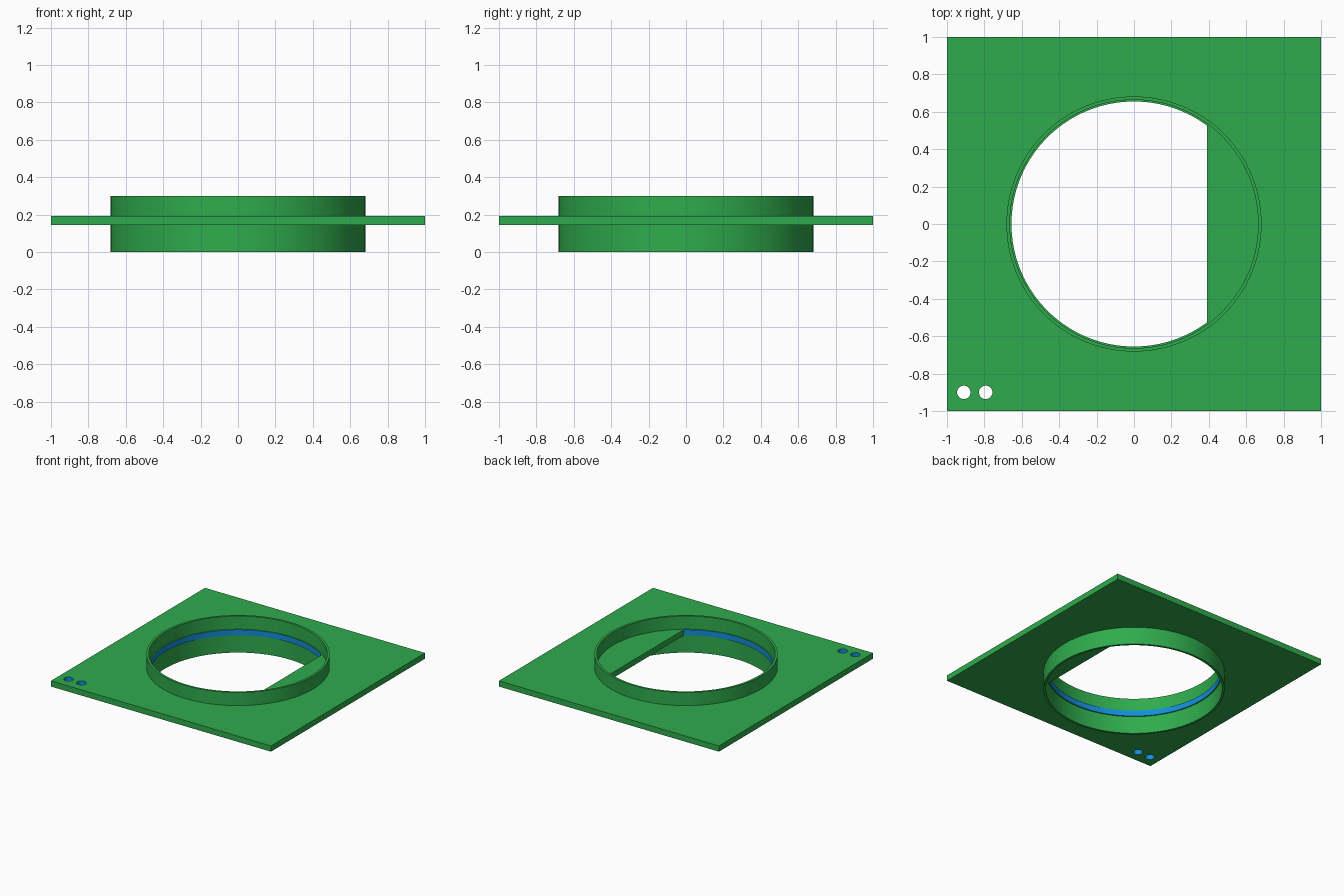
import bpy, bmesh, math

if "Cube" in bpy.data.objects:
    bpy.data.objects.remove(bpy.data.objects["Cube"])

PLATE_LOW, PLATE_TOP, HEIGHT = 0.145, 0.192, 0.30
HOLE_R, RING_IN, RING_OUT = 0.655, 0.664, 0.682
CHORD_X = 0.39
SMALL_HOLES = [(-0.91, -0.90), (-0.793, -0.90)]
SMALL_R = 0.036
SEGMENTS = 128


def material(name, colour):
    mat = bpy.data.materials.new(name)
    mat.diffuse_color = (*colour, 1.0)
    mat.use_nodes = True
    mat.node_tree.nodes["Principled BSDF"].inputs["Base Color"].default_value = mat.diffuse_color
    return mat


green = material("green", (0.028, 0.41, 0.073))
blue = material("blue", (0.006, 0.27, 0.70))


def finish(bm, name, mats):
    mesh = bpy.data.meshes.new(name)
    bm.to_mesh(mesh)
    bm.free()
    for mat in mats:
        mesh.materials.append(mat)
    obj = bpy.data.objects.new(name, mesh)
    bpy.context.collection.objects.link(obj)
    bpy.ops.object.select_all(action='DESELECT')
    obj.select_set(True)
    bpy.context.view_layer.objects.active = obj
    bpy.ops.object.shade_smooth_by_angle(angle=math.radians(30))
    return obj


def arc(cx, cy, r, start, end, count):
    return [(cx + r * math.cos(start + (end - start) * i / count),
             cy + r * math.sin(start + (end - start) * i / count))
            for i in range(count + 1)]


# Square plate with a flat-sided round opening and two small holes
bm = bmesh.new()
corner = math.acos(CHORD_X / HOLE_R)
outlines = [[(-1, -1), (1, -1), (1, 1), (-1, 1)],
            arc(0, 0, HOLE_R, corner, math.tau - corner, SEGMENTS)]
outlines += [arc(x, y, SMALL_R, 0, math.tau, 32)[:-1] for x, y in SMALL_HOLES]
edges = []
for outline in outlines:
    verts = [bm.verts.new((x, y, PLATE_LOW)) for x, y in outline]
    edges += [bm.edges.new((verts[i - 1], verts[i])) for i in range(len(verts))]
bmesh.ops.triangle_fill(bm, use_beauty=True, edges=edges, normal=(0, 0, 1))
extruded = bmesh.ops.extrude_face_region(bm, geom=bm.faces[:], use_keep_orig=True)
for item in extruded["geom"]:
    if isinstance(item, bmesh.types.BMVert):
        item.co.z = PLATE_TOP
bmesh.ops.recalc_face_normals(bm, faces=bm.faces[:])

# Curved cut walls are blue; the outer edges and the straight cut stay green
for face in bm.faces:
    centre = face.calc_center_median()
    upright = abs(face.normal.z) < 0.5
    outer = max(abs(centre.x), abs(centre.y)) > 0.99
    straight = abs(centre.x - CHORD_X) < 0.001 and abs(centre.y) < 0.1
    face.material_index = int(upright and not outer and not straight)
finish(bm, "plate", [green, blue])


# Thin round collars rising above and hanging below the plate
def collar(name, base, rim):
    bm = bmesh.new()
    profile = [(RING_OUT, base), (RING_OUT, rim), (RING_IN, rim), (RING_IN, base)]
    rows = []
    for r, z in profile:
        rows.append([bm.verts.new((x, y, z)) for x, y in
                     arc(0, 0, r, 0, math.tau, SEGMENTS)[:-1]])
    for a, b in zip(rows, rows[1:]):
        for i in range(SEGMENTS):
            quad = (a[i - 1], a[i], b[i], b[i - 1])
            bm.faces.new(quad if rim > base else quad[::-1])
    finish(bm, name, [green])


collar("upper_collar", PLATE_TOP, HEIGHT)
collar("lower_collar", PLATE_LOW, 0.0)
